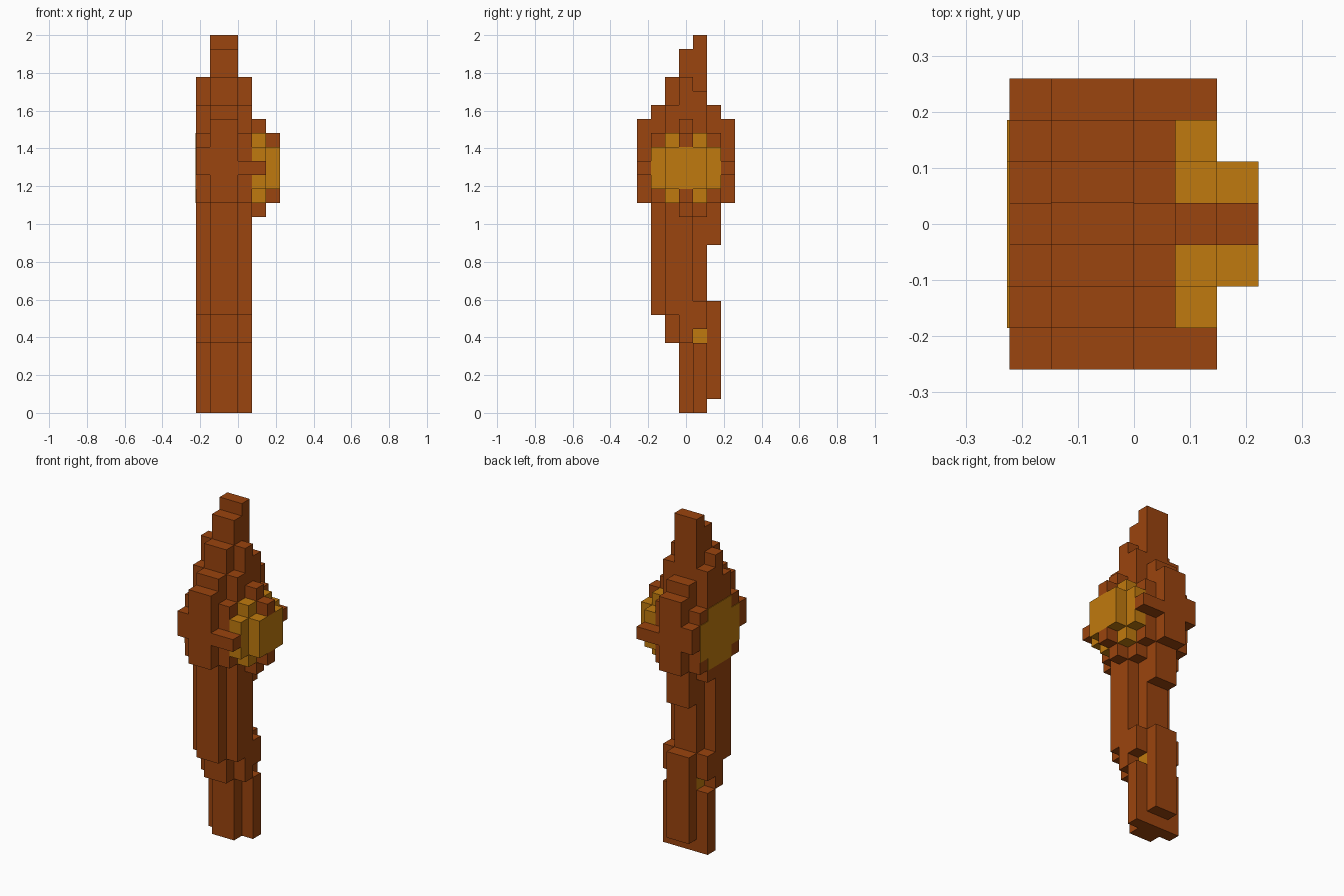
import bpy
import bmesh
from mathutils import Vector

cube = bpy.data.objects.get("Cube")
if cube:
    bpy.data.objects.remove(cube, do_unlink=True)

UNIT = 2 / 27                      # edge of one block
ORIGIN = Vector((-3, -3.5, 0))     # grid corner, in blocks


def material(name, rgb):
    mat = bpy.data.materials.new(name)
    mat.use_nodes = True
    colour = (*rgb, 1)
    mat.diffuse_color = colour
    mat.node_tree.nodes["Principled BSDF"].inputs["Base Color"].default_value = colour
    return mat


brown = material("rust_brown", (0.328, 0.058, 0.0044))
gold = material("amber_gold", (0.527, 0.195, 0.0044))


def part(name, mat, boxes):
    """Object made of boxes, each given by x, y and z spans in blocks."""
    bm = bmesh.new()
    for spans in boxes:
        low = Vector([s[0] for s in spans])
        high = Vector([s[1] for s in spans])
        verts = bmesh.ops.create_cube(bm, size=1)["verts"]
        for v in verts:
            offset = Vector([(v.co[a] + 0.5) * (high[a] - low[a]) for a in range(3)])
            v.co = (low + offset + ORIGIN) * UNIT
    mesh = bpy.data.meshes.new(name)
    bm.to_mesh(mesh)
    bm.free()
    mesh.materials.append(mat)
    obj = bpy.data.objects.new(name, mesh)
    bpy.context.collection.objects.link(obj)
    return obj


def columns(x_span, rows):
    """Upright columns, one block deep: (row, bottom, top)."""
    return [(x_span, (y, y + 1), (low, high)) for y, low, high in rows]


# Central slab: handle, head and stepped tip
part("central_slab", brown, columns((1, 3), [
    (1, 7, 22), (2, 5, 24), (3, 0, 26), (4, 0, 5), (4, 6, 27),
    (5, 1, 8), (5, 12, 22)]))

# Front and back plates of the head
part("head_plates", brown, columns((1, 3), [(0, 15, 21), (6, 15, 21)]))

# Thinner layers on both sides of the slab
side_rows = [(1, 15, 20), (2, 7, 22), (3, 5, 24),
             (4, 0, 5), (4, 6, 8), (4, 14, 23), (5, 15, 20)]
for side, x in (("right", 0), ("left", 3)):
    part(side + "_side_layer", brown, columns((x, x + 1), side_rows))

# Arms clasping the head at the front and back
for end, y in (("front", 0), ("back", 6)):
    part(end + "_arms", brown, columns((0, 1), [(y, 17, 19)])
         + columns((3, 5), [(y, 17, 18)]))

# Ridge over and under the gem
part("gem_ridge", brown, columns((4, 5), [(3, 14, 16), (3, 19, 21)])
     + columns((5, 6), [(3, 15, 16), (3, 19, 20)]))

# Raised gem on the left
part("gem", gold, [((4, 5), (1, 6), (16, 19)), ((5, 6), (2, 5), (16, 19))]
     + columns((4, 5), [(y, z, z + 1) for y in (2, 4) for z in (15, 19)]))

# Flush gold inlay on the right
skin = (-0.05, 0)
part("gold_inlay", gold, [(skin, (1, 6), (16, 19)),
                          (skin, (2, 5), (15, 16)), (skin, (2, 5), (19, 20))])

# Gold pin through the handle
part("handle_pin", gold, columns((1, 3), [(4, 5, 6)]))
